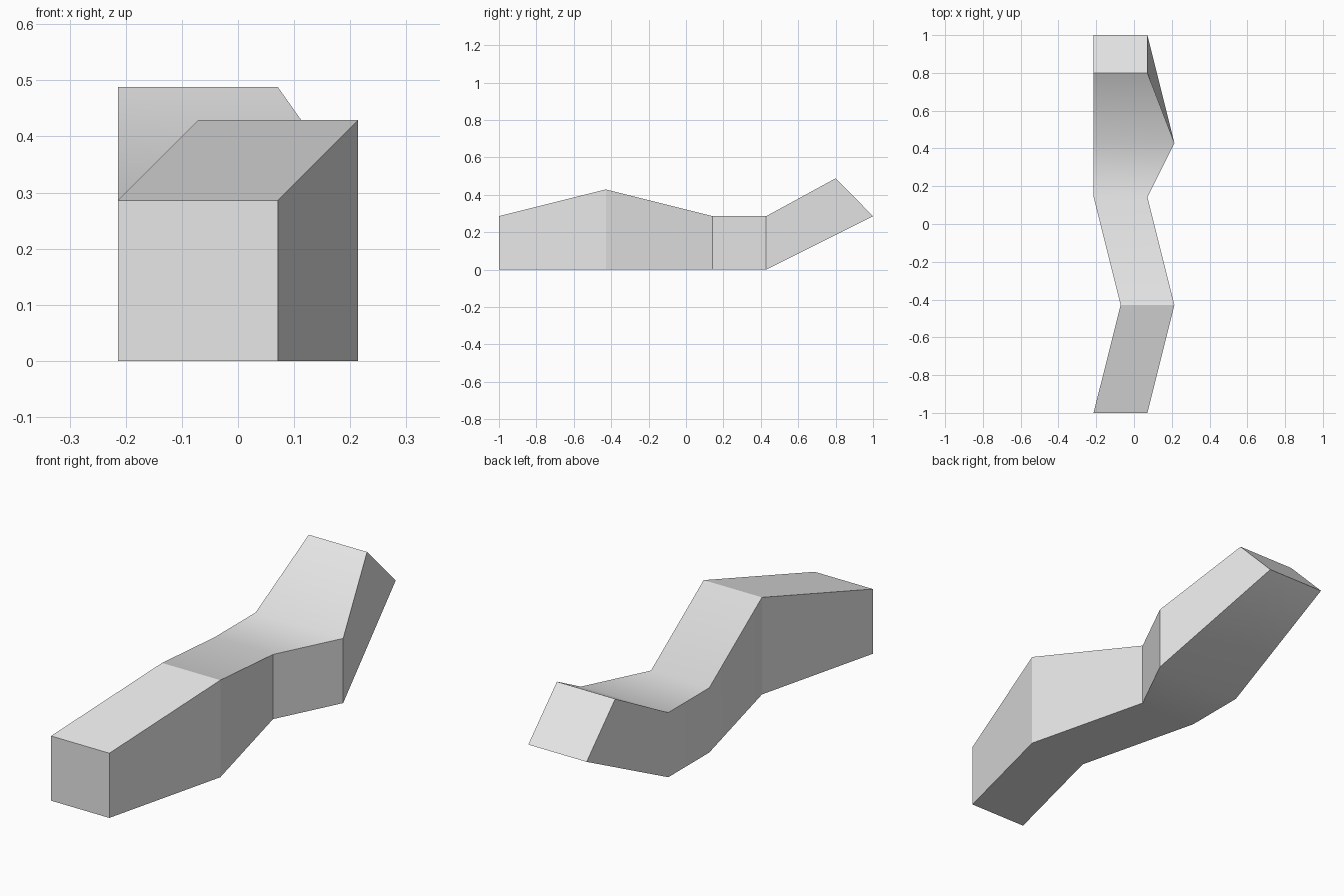
import bpy
import bmesh
from math import radians

cube = bpy.data.objects.get("Cube")
if cube:
    bpy.data.objects.remove(cube, do_unlink=True)

# One flat colour
grey = bpy.data.materials.new("light_grey")
grey.use_nodes = True
grey.diffuse_color = (0.8, 0.8, 0.8, 1)
grey.node_tree.nodes["Principled BSDF"].inputs["Base Color"].default_value = (0.8, 0.8, 0.8, 1)

# Cross-sections: x left edge, x right edge, (y, z) of bottom, (y, z) of top
SECTIONS = [
    (-0.214, 0.071, (-1.0, 0.0), (-1.0, 0.286)),
    (-0.071, 0.214, (-0.429, 0.0), (-0.429, 0.429)),
    (-0.214, 0.071, (0.143, 0.0), (0.143, 0.286)),
    (-0.214, 0.214, (0.429, 0.0), (0.429, 0.286)),
    (-0.214, 0.071, (1.0, 0.286), (0.8, 0.488)),
]

# Winding body lofted through the sections
bm = bmesh.new()
rings = []
for x0, x1, low, high in SECTIONS:
    corners = [(x0, *low), (x1, *low), (x1, *high), (x0, *high)]
    rings.append([bm.verts.new(c) for c in corners])
for a, b in zip(rings, rings[1:]):
    for i in range(4):
        j = (i + 1) % 4
        bm.faces.new((a[i], a[j], b[j], b[i]))
bm.faces.new(rings[0])
bm.faces.new(rings[-1])
bmesh.ops.recalc_face_normals(bm, faces=bm.faces)

# Smooth gentle bends, but keep corners and the hump crisp
for face in bm.faces:
    face.smooth = True
hump = set(rings[1])
for edge in bm.edges:
    edge.smooth = edge.calc_face_angle() < radians(30) and not hump.issuperset(edge.verts)

mesh = bpy.data.meshes.new("winding_body")
bm.to_mesh(mesh)
bm.free()
mesh.materials.append(grey)
body = bpy.data.objects.new("winding_body", mesh)
bpy.context.collection.objects.link(body)
